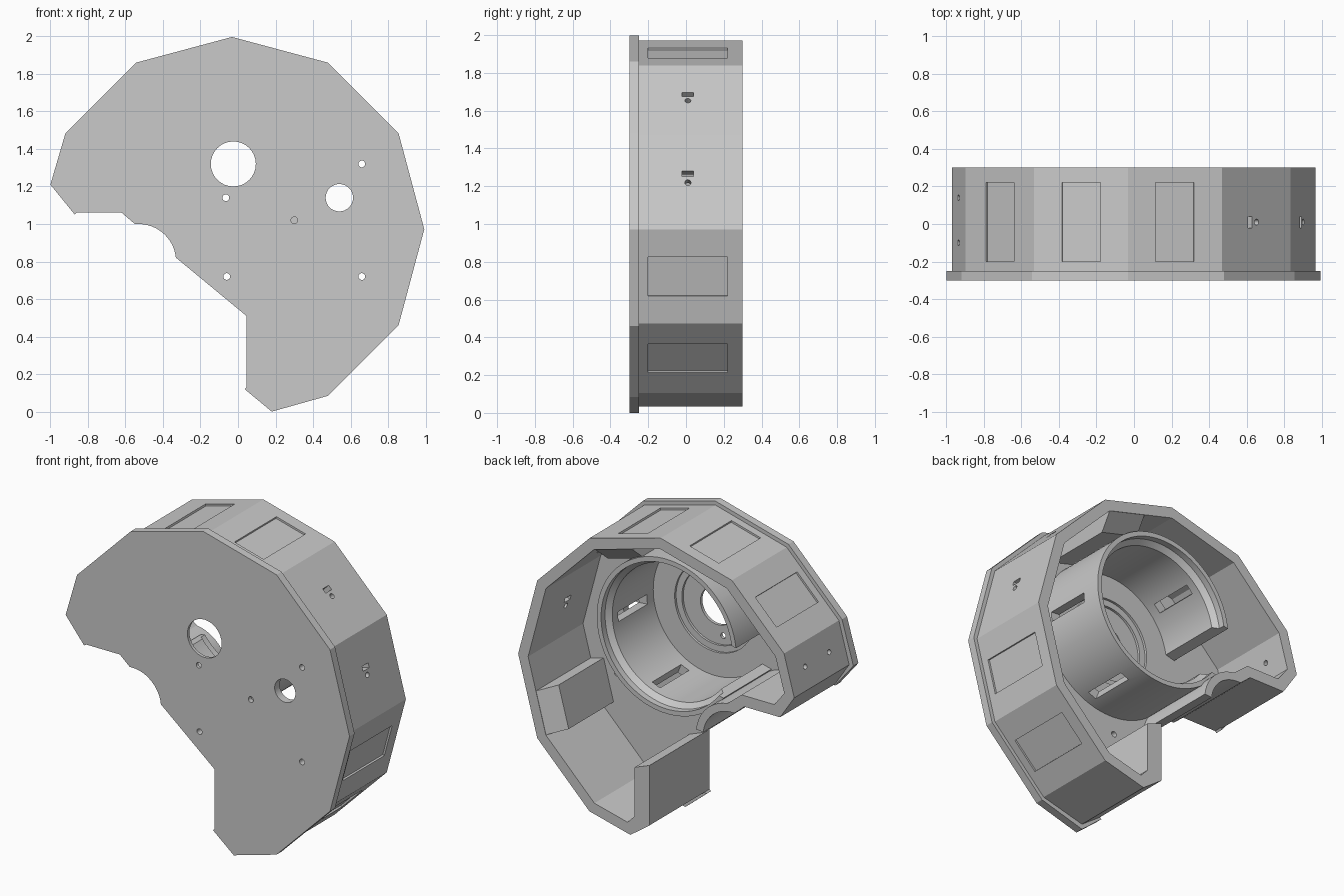
import bpy, bmesh
from math import sin, cos, pi, radians
from mathutils import Matrix, Vector

cube = bpy.data.objects.get("Cube")
if cube:
    bpy.data.objects.remove(cube)

grey = bpy.data.materials.new("housing grey")
grey.use_nodes = True
grey.diffuse_color = (0.59, 0.59, 0.59, 1)
grey.node_tree.nodes["Principled BSDF"].inputs["Base Color"].default_value = grey.diffuse_color

CENTRE = (-0.032, 0.972)      # centre of the twelve-sided shell
BORE = (-0.025, 1.32)         # centre of the large ring
FLOOR, BACK = -0.25, 0.3


def finish(name, bm):
    bmesh.ops.recalc_face_normals(bm, faces=bm.faces)
    mesh = bpy.data.meshes.new(name)
    bm.to_mesh(mesh)
    bm.free()
    mesh.materials.append(grey)
    obj = bpy.data.objects.new(name, mesh)
    bpy.context.collection.objects.link(obj)
    return obj


def polar(centre, r, deg):
    a = radians(deg)
    return (centre[0] + r * cos(a), centre[1] + r * sin(a))


def extrude(name, points, offset):
    """Extrude a flat outline by an offset vector."""
    bm = bmesh.new()
    face = bm.faces.new([bm.verts.new(p) for p in points])
    out = bmesh.ops.extrude_face_region(bm, geom=[face])
    moved = [v for v in out["geom"] if isinstance(v, bmesh.types.BMVert)]
    bmesh.ops.translate(bm, verts=moved, vec=offset)
    return finish(name, bm)


def prism(name, outline, y0, y1):
    return extrude(name, [(x, y0, z) for x, z in outline], (0, y1 - y0, 0))


def lathe(name, profile, centre, n=96):
    """Turn a closed (radius, y) profile around the y axis."""
    bm = bmesh.new()
    rings = []
    for i in range(n):
        a = 2 * pi * i / n
        rings.append([bm.verts.new((centre[0] + r * cos(a), y, centre[1] + r * sin(a)))
                      for r, y in profile])
    k = len(profile)
    for i in range(n):
        p, q = rings[i], rings[(i + 1) % n]
        for j in range(k):
            bm.faces.new((p[j], p[(j + 1) % k], q[(j + 1) % k], q[j]))
    return finish(name, bm)


def radial(centre, r, deg, y, along=0.0):
    """Frame with local x pointing outward and local z along the rim."""
    turn = Matrix.Rotation(-radians(deg), 4, 'Y')
    at = turn @ Vector((r, 0, along)) + Vector((centre[0], y, centre[1]))
    return Matrix.Translation(at) @ turn


def box(matrix, size):
    bm = bmesh.new()
    bmesh.ops.create_cube(bm, size=1, matrix=matrix @ Matrix.Diagonal((*size, 1)))
    return finish("cutter", bm)


def rod(matrix, r, depth, axis, n=32):
    bm = bmesh.new()
    spin = Matrix.Rotation(pi / 2, 4, axis)
    bmesh.ops.create_cone(bm, cap_ends=True, segments=n, radius1=r, radius2=r,
                          depth=depth, matrix=matrix @ spin)
    return finish("cutter", bm)


def ramp(name, deg):
    """Pad beside an inner corner, sloping to nothing at the rim."""
    frame = radial(CENTRE, 0.9, deg, 0, -0.24)
    side = [(0.01, FLOOR), (0.01, BACK), (0, BACK), (-0.095, 0.2), (-0.095, FLOOR)]
    points = [frame @ Vector((x, y, 0)) for x, y in side]
    extrude(name, points, frame.to_3x3() @ Vector((0, 0, 0.27)))


def cut(obj, cutters):
    for c in cutters:
        c.hide_render = True
        mod = obj.modifiers.new("cut", 'BOOLEAN')
        mod.operation, mod.solver, mod.object = 'DIFFERENCE', 'EXACT', c
    graph = bpy.context.evaluated_depsgraph_get()
    mesh = bpy.data.meshes.new_from_object(obj.evaluated_get(graph))
    obj.modifiers.clear()
    obj.data = mesh
    for c in cutters:
        bpy.data.objects.remove(c)


def smooth(obj):
    bpy.ops.object.select_all(action='DESELECT')
    obj.select_set(True)
    bpy.context.view_layer.objects.active = obj
    bpy.ops.object.shade_smooth_by_angle(angle=radians(25))


SIDES = range(-60, 151, 30)
NOTCH = (-0.53, 0.8)
notch_arc = [polar(NOTCH, 0.2, d) for d in range(90, 5, -7)]

# Front plate with its open lower corner
plate = prism("front_plate",
              [(0.045, 0.51), (0.045, 0.13), (0.035, 0.12), (0.18, 0.0)]
              + [polar(CENTRE, 1.025, d) for d in SIDES]
              + [(-1.0, 1.21), (-0.87, 1.05), (-0.86, 1.06), (-0.62, 1.06), (-0.55, 1.0)]
              + notch_arc, -0.3, FLOOR)
holes = [(*BORE, 0.12), (0.54, 1.14, 0.073), (0.66, 1.32, 0.018),
         (-0.065, 1.14, 0.018), (-0.06, 0.72, 0.018), (0.66, 0.72, 0.018)]
cutters = [rod(Matrix.Translation((x, -0.275, z)), r, 0.2, 'X') for x, z, r in holes]
cutters.append(rod(Matrix.Translation((0.3, -0.3, 1.02)), 0.018, 0.06, 'X'))
# Stepped round recess behind the shaft hole
for r, depth in ((0.28, 0.015), (0.24, 0.03)):
    cutters.append(rod(Matrix.Translation((BORE[0], FLOOR, BORE[1])), r, 2 * depth, 'X', 64))
cut(plate, cutters)
smooth(plate)

# Outer wall: shell, end walls and the curved notch wall in one strip
wall = prism("outer_wall",
             [(0.045, 0.51), (0.045, 0.13), (0.18, 0.033)]
             + [polar(CENTRE, 1.0, d) for d in SIDES]
             + [(-0.97, 1.21), (-0.87, 1.06), (-0.62, 1.06), (-0.55, 1.0)]
             + notch_arc
             + [polar(NOTCH, 0.25, d) for d in range(6, 84, 7)]
             + [(-0.6, 1.13), (-0.83, 1.13), (-0.9, 1.22)]
             + [polar(CENTRE, 0.93, d) for d in reversed(SIDES)]
             + [(0.2, 0.108), (0.15, 0.16), (0.15, 0.47)],
             FLOOR, BACK)
apothem = cos(radians(15))
cutters = []
# Shallow window recesses
for d in (-15, -45, 75, 105, 135):
    cutters.append(box(radial(CENTRE, apothem, d, 0.01), (0.024, 0.42, 0.212)))
# Connector slot and round hole on two panels
for d in (15, 45):
    cutters.append(box(radial(CENTRE, apothem, d, 0.01, 0.045), (0.3, 0.06, 0.03)))
    cutters.append(rod(radial(CENTRE, apothem, d, 0.01, -0.003), 0.016, 0.3, 'Y', 16))
# Screw holes in the short end panel
for y in (0.14, -0.1):
    cutters.append(rod(radial(CENTRE, apothem, 165, y, -0.12), 0.016, 0.3, 'Y', 16))
cut(wall, cutters)
smooth(wall)

# Ramped pads inside the side and top panels
ramp("side_pad", -15)
ramp("top_pad", 75)

# Large ring with stepped mouth, side slots and a full-depth gap
ring = lathe("bore_ring", [(0.49, FLOOR), (0.49, 0.23), (0.46, 0.23), (0.46, 0.19),
                           (0.43, 0.16), (0.43, FLOOR)], BORE)
cutters = [box(radial(BORE, 0.46, d, -0.04), (0.2, 0.29, 0.06)) for d in (-5, -68, 135)]
cutters.append(box(radial(BORE, 0.46, 194.5, 0), (0.3, 0.6, 0.35)))
cut(ring, cutters)
smooth(ring)
